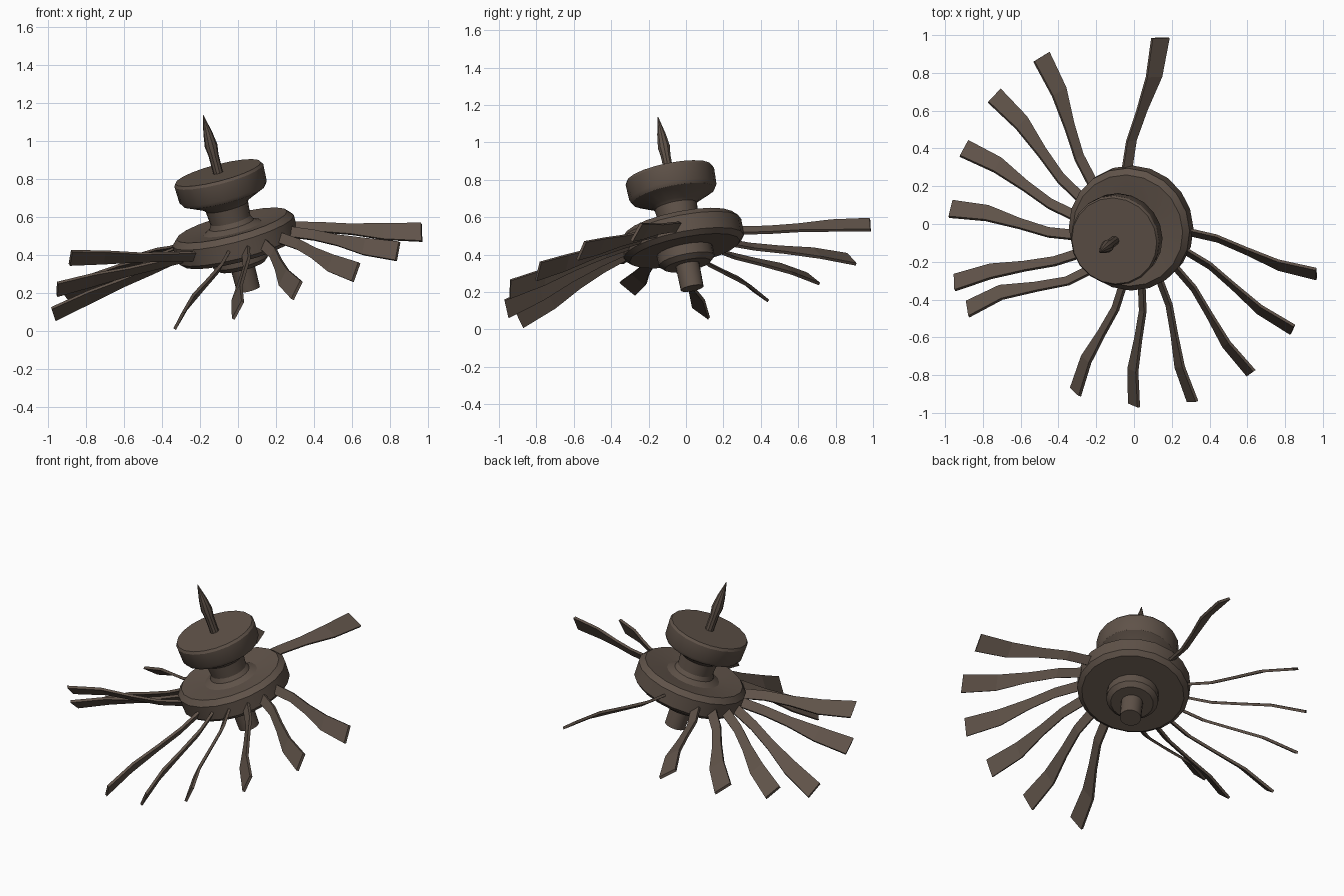
import bpy, bmesh, math
from mathutils import Vector, Matrix

if "Cube" in bpy.data.objects:
    bpy.data.objects.remove(bpy.data.objects["Cube"])

# Tilted main axis of the whole rotor
AXIS = Vector((-0.26, -0.20, 1)).normalized()
ROT = Vector((0, 0, 1)).rotation_difference(AXIS).to_matrix().to_4x4()
FRAME = Matrix.Translation((-0.018, -0.023, 0.5)) @ ROT
INV = FRAME.inverted()

mat = bpy.data.materials.new("dark_brown_metal")
mat.diffuse_color = (0.115, 0.085, 0.066, 1)
mat.use_nodes = True
mat.node_tree.nodes["Principled BSDF"].inputs["Base Color"].default_value = mat.diffuse_color


def finish(bm, name, smooth=False):
    bmesh.ops.recalc_face_normals(bm, faces=bm.faces)
    bm.transform(FRAME)
    me = bpy.data.meshes.new(name)
    bm.to_mesh(me)
    bm.free()
    me.materials.append(mat)
    ob = bpy.data.objects.new(name, me)
    bpy.context.collection.objects.link(ob)
    if smooth:
        bpy.ops.object.select_all(action='DESELECT')
        ob.select_set(True)
        bpy.context.view_layer.objects.active = ob
        bpy.ops.object.shade_smooth_by_angle(angle=math.radians(30))


def lathe(name, profile, n):
    """Closed turned solid from (radius, height) points, capped at both ends."""
    bm = bmesh.new()
    rings = [[bm.verts.new((r * math.cos(math.tau * i / n), r * math.sin(math.tau * i / n), s))
              for i in range(n)] for r, s in profile]
    for a, b in zip(rings, rings[1:]):
        for i in range(n):
            j = (i + 1) % n
            bm.faces.new((a[i], a[j], b[j], b[i]))
    bm.faces.new(rings[0][::-1])
    bm.faces.new(rings[-1])
    finish(bm, name, True)


def blade(name, tip, root_deg=None):
    """Pitched blade: narrow waist, wide paddle end, sweeping back from its root."""
    t = INV @ Vector(tip)
    tip_a, tip_r = math.atan2(t.y, t.x), math.hypot(t.x, t.y)
    sweep = math.radians(13)
    if root_deg is not None:
        sweep = (math.radians(root_deg) - tip_a) % math.tau
    root_r, root_s = 0.28, -0.02
    pitch = math.radians(48)
    bm = bmesh.new()
    rings = []
    # fraction along, sweep fraction, width
    for f, k, w in ((0, 0, .06), (.25, .38, .058), (.47, .75, .062), (.72, 1, .095), (1, 1, .108)):
        a = tip_a + sweep * (1 - k)
        r = root_r + (tip_r - root_r) * f
        c = Vector((r * math.cos(a), r * math.sin(a), root_s + (t.z - root_s) * f))
        tan = Vector((-math.sin(a), math.cos(a), 0))
        up = Vector((0, 0, 1))
        u = tan * math.cos(pitch) + up * math.sin(pitch)
        v = up * math.cos(pitch) - tan * math.sin(pitch)
        rings.append([bm.verts.new(c + u * w * p / 2 + v * .008 * q)
                      for p, q in ((-1, -1), (1, -1), (1, 1), (-1, 1))])
    for a, b in zip(rings, rings[1:]):
        for i in range(4):
            j = (i + 1) % 4
            bm.faces.new((a[i], a[j], b[j], b[i]))
    bm.faces.new(rings[0][::-1])
    bm.faces.new(rings[-1])
    finish(bm, name)


# Hub: shaft stub, stepped collar, disc, neck and drum
lathe("hub", [(.062, -.295), (.064, -.165), (.125, -.165), (.152, -.14), (.152, -.085),
              (.30, -.085), (.328, -.06), (.33, .03), (.30, .06), (.245, .055),
              (.16, .045), (.12, .065), (.108, .09), (.115, .165), (.13, .18),
              (.225, .225), (.237, .245), (.241, .335), (.232, .35)], 20)

# Pointed spike on the top
lathe("spike", [(.026, .33), (.027, .45), (.034, .50), (.024, .57), (.002, .668)], 10)

# Surviving blades, by tip position; two are bent upward with their own root angle
tips = [(.14, .985, .56), (-.49, .885, .375), (-.74, .68, .27), (-.90, .40, .18),
        (-.97, .08, .09), (-.31, -.89, .055), (0, -.96, .11), (.31, -.94, .215),
        (.62, -.79, .31), (.84, -.56, .42), (.965, -.265, .52)]
for n, tip in enumerate(tips):
    blade(f"blade_{n + 1}", tip)
blade("bent_blade_1", (-.95, -.31, .22), 208)
blade("bent_blade_2", (-.88, -.45, .385), 228)
